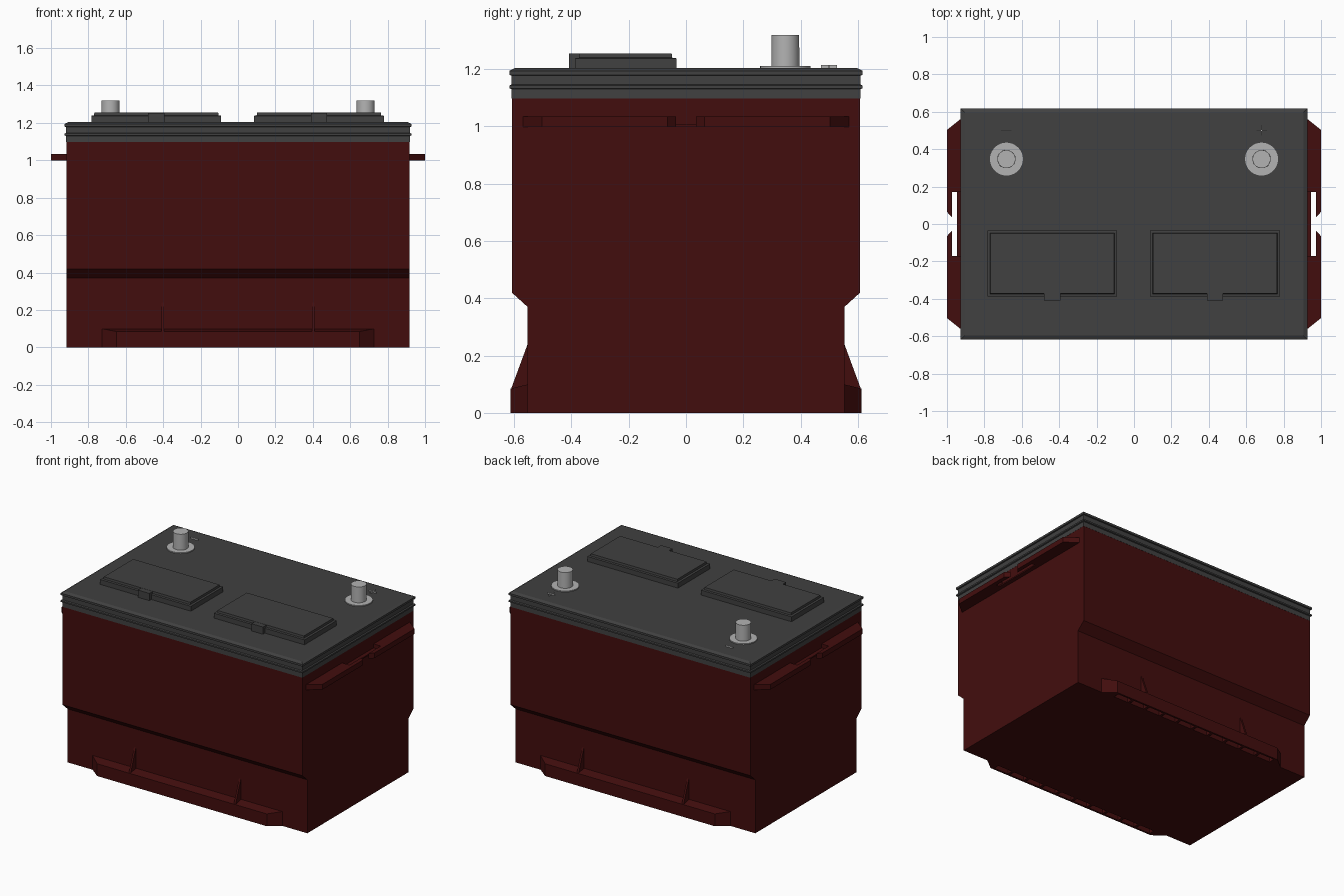
import bpy, bmesh, math
from mathutils import Vector

if "Cube" in bpy.data.objects:
    bpy.data.objects.remove(bpy.data.objects["Cube"])


def material(name, rgb):
    m = bpy.data.materials.new(name)
    m.diffuse_color = (*rgb, 1)
    m.use_nodes = True
    m.node_tree.nodes["Principled BSDF"].inputs["Base Color"].default_value = m.diffuse_color
    return m


RED = material("dark_red_plastic", (0.055, 0.004, 0.004))
DARK = material("dark_grey_plastic", (0.052, 0.052, 0.052))
METAL = material("lead_grey", (0.45, 0.45, 0.45))


def finish(name, bm, mat, mirror=None):
    bmesh.ops.recalc_face_normals(bm, faces=bm.faces)
    me = bpy.data.meshes.new(name)
    bm.to_mesh(me)
    bm.free()
    ob = bpy.data.objects.new(name, me)
    bpy.context.collection.objects.link(ob)
    me.materials.append(mat)
    if mirror is not None:
        mod = ob.modifiers.new("mirror", 'MIRROR')
        mod.use_axis = [i == mirror for i in range(3)]
        mod.use_clip = False
        mod.use_mirror_merge = False
    return ob


def skin(bm, loops):
    """Bridge equal-length point loops and cap both ends."""
    rings = [[bm.verts.new(p) for p in lp] for lp in loops]
    n = len(rings[0])
    for a, b in zip(rings, rings[1:]):
        for i in range(n):
            j = (i + 1) % n
            bm.faces.new((a[i], a[j], b[j], b[i]))
    bm.faces.new(rings[0][::-1])
    bm.faces.new(rings[-1])


def rect(x0, x1, y0, y1, z):
    return [(x0, y0, z), (x1, y0, z), (x1, y1, z), (x0, y1, z)]


def box(bm, x0, x1, y0, y1, z0, z1):
    skin(bm, [rect(x0, x1, y0, y1, z0), rect(x0, x1, y0, y1, z1)])


def prism_z(bm, pts, z0, z1):
    skin(bm, [[(x, y, z) for x, y in pts] for z in (z0, z1)])


def prism_x(bm, pts, x0, x1):
    skin(bm, [[(x, y, z) for y, z in pts] for x in (x0, x1)])


# Case: waisted side profile swept across the width
half = [(0.553, 0), (0.553, 0.37), (0.608, 0.42), (0.608, 1.10)]
bm = bmesh.new()
prism_x(bm, half + [(-y, z) for y, z in reversed(half)], -0.918, 0.918)
finish("battery_case", bm, RED)

# Lid: stacked outline offsets giving the two rims
bm = bmesh.new()
steps = [(1.098, 0), (1.13, 0), (1.133, 0.008), (1.143, 0.008), (1.147, 0),
         (1.178, 0), (1.18, 0.008), (1.194, 0.008), (1.204, -0.012)]
skin(bm, [rect(-0.919 - d, 0.919 + d, -0.609 - d, 0.609 + d, z) for z, d in steps])
finish("lid", bm, DARK)

# Hold-down foot with chamfered ends, pocketed underneath
bm = bmesh.new()
prism = [[(-0.73, 0.55), (0.73, 0.55), (0.65, 0.613), (-0.65, 0.613)]]
low = [(x, y, 0) for x, y in prism[0]]
top = [(x, y, 0.1 if y < 0.6 else 0.085) for x, y in prism[0]]
skin(bm, [low, top])
foot = finish("hold_down_foot", bm, RED)

bm = bmesh.new()
cells, pitch = 10, 0.128
for i in range(cells):
    x = (i - (cells - 1) / 2) * pitch
    box(bm, x - 0.055, x + 0.055, 0.56, 0.6, -0.02, 0.05)
cutter = finish("foot_pocket_cutter", bm, RED)
cutter.hide_render = True
cutter.hide_viewport = False
cutter.display_type = 'WIRE'
mod = foot.modifiers.new("pockets", 'BOOLEAN')
mod.operation = 'DIFFERENCE'
mod.solver = 'EXACT'
mod.object = cutter
mod = foot.modifiers.new("mirror", 'MIRROR')
mod.use_axis = (False, True, False)
mod.use_mirror_merge = False
# Bake the pockets so the cutter can be discarded
bpy.context.view_layer.update()
baked = bpy.data.meshes.new_from_object(foot.evaluated_get(bpy.context.evaluated_depsgraph_get()))
foot.modifiers.clear()
foot.data = baked
bpy.data.objects.remove(cutter)

# Gusset ribs above the feet
bm = bmesh.new()
for x in (-0.402, 0.402):
    prism_x(bm, [(0.55, 0.08), (0.612, 0.08), (0.553, 0.24), (0.55, 0.24)], x - 0.007, x + 0.007)
finish("foot_ribs", bm, RED, mirror=1)

# Side grips: two hooked halves and a thin strip behind the slot
bm = bmesh.new()
hook = [(0.91, 0.575), (1.0, 0.503), (1.0, 0.065), (0.973, 0.035),
        (0.973, 0.172), (0.91, 0.172)]
for s in (1, -1):
    prism_z(bm, [(x, s * y) for x, y in hook], 0.998, 1.034)
box(bm, 0.91, 0.947, -0.172, 0.172, 0.998, 1.007)
finish("side_grips", bm, RED, mirror=0)

# Vent covers: stepped slab with a pull tab in front
for side, cx in (("left", -0.437), ("right", 0.433)):
    bm = bmesh.new()
    w, y0, y1 = 0.347, -0.387, -0.034
    skin(bm, [rect(cx - w + d, cx + w - d, y0 + d, y1 - d, z)
              for z, d in ((1.2, 0), (1.238, 0), (1.24, 0.014), (1.255, 0.016))])
    box(bm, cx - 0.044, cx + 0.044, -0.408, -0.365, 1.2, 1.254)
    finish("vent_cover_" + side, bm, DARK)

# Terminals: flat flange and round post
for side, cx in (("left", -0.682), ("right", 0.682)):
    bm = bmesh.new()
    loops = [[(cx + r * math.cos(a * math.tau / 40), 0.347 + r * math.sin(a * math.tau / 40), z)
              for a in range(40)]
             for r, z in ((0.088, 1.2), (0.088, 1.211), (0.049, 1.211), (0.048, 1.32))]
    skin(bm, loops)
    ob = finish("terminal_" + side, bm, METAL)
    bpy.ops.object.select_all(action='DESELECT')
    bpy.context.view_layer.objects.active = ob
    ob.select_set(True)
    bpy.ops.object.shade_smooth_by_angle(angle=math.radians(30))

# Raised polarity bars behind the terminals
bm = bmesh.new()
for cx, hx, hy in ((-0.682, 0.028, 0.003), (0.682, 0.028, 0.003), (0.682, 0.003, 0.028)):
    box(bm, cx - hx, cx + hx, 0.5 - hy, 0.5 + hy, 1.2, 1.214)
finish("polarity_bars", bm, METAL)
